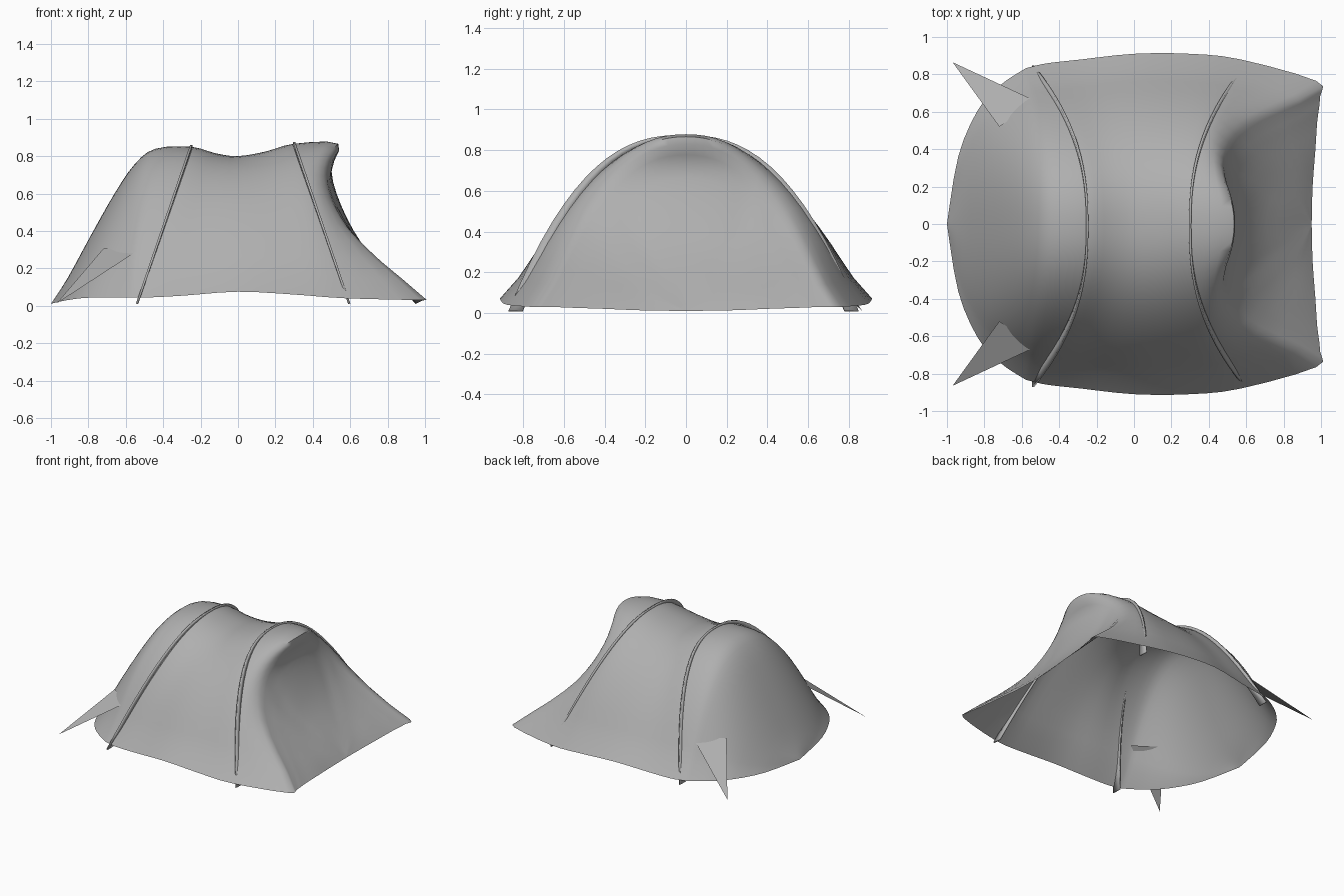
import bpy, bmesh, math

if "Cube" in bpy.data.objects:
    bpy.data.objects.remove(bpy.data.objects["Cube"])

N = 16      # points along each half arch
SUB = 3     # interpolated arches between stations

GREY = bpy.data.materials.new("grey_fabric")
GREY.diffuse_color = (.43, .43, .43, 1)
GREY.use_nodes = True
GREY.node_tree.nodes["Principled BSDF"].inputs["Base Color"].default_value = GREY.diffuse_color

# front wall profile: (z, x)
FRONT = [(.01, .95), (.08, .89), (.17, .80), (.28, .70), (.42, .60),
         (.60, .525), (.72, .50), (.80, .505), (.875, .54)]

# arches from rear to front: foot x, y, z, apex x, z, on front wall
STATIONS = [
    (-1.0, 0, .01, -1.0, .01, 0), (-.94, .36, .025, -.91, .15, 0),
    (-.84, .60, .04, -.79, .37, 0), (-.73, .73, .045, -.66, .60, 0),
    (-.60, .82, .045, -.55, .76, 0), (-.55, .84, .045, -.44, .84, 0),
    (-.46, .86, .045, -.25, .85, 0), (-.28, .88, .055, -.12, .815, 0),
    (0, .91, .075, 0, .80, 0), (.30, .91, .06, .15, .825, 0),
    (.57, .88, .04, .30, .866, 0), (.975, .765, .03, .53, .866, 1),
    (.995, .68, .03, .50, .72, 1), (.98, .55, .025, .55, .54, 1),
    (.97, .40, .02, .66, .34, 1), (.955, .2, .012, .82, .15, 1),
    (.95, 0, .01, .95, .01, 1)]


def front_x(z):
    for (z0, x0), (z1, x1) in zip(FRONT, FRONT[1:]):
        if z <= z1:
            return x0 + (x1 - x0) * max(0, (z - z0) / (z1 - z0))
    return FRONT[-1][1]


def arch_point(station, u, power=2.25, pinch=.045):
    """Point of an arch; the pinch leaves a small flare at the foot."""
    xf, yf, zf, xa, za, wall = station
    h = 1 - abs(u) ** power
    y, z = yf * u * (1 - pinch * min(1, h * 6)), zf + (za - zf) * h
    x = xf + (xa - xf) * h
    if wall:
        x = front_x(z) - .8 * y * y * z * z + (xf - front_x(zf)) * (1 - h) ** 2
    return (x, y, z)


def spline(p, q, r, s, t):
    return tuple(.5 * (2 * b + (c - a) * t + (2 * a - 5 * b + 4 * c - d) * t * t
                       + (3 * b - a - 3 * c + d) * t ** 3)
                 for a, b, c, d in zip(p, q, r, s))


def grid_object(name, rows):
    bm = bmesh.new()
    vs = [[bm.verts.new(p) for p in row] for row in rows]
    for a, b in zip(vs, vs[1:]):
        for i in range(len(a) - 1):
            bm.faces.new((a[i], a[i + 1], b[i + 1], b[i]))
    bmesh.ops.remove_doubles(bm, verts=bm.verts, dist=.0005)
    bmesh.ops.recalc_face_normals(bm, faces=bm.faces)
    top = max(bm.faces, key=lambda f: abs(f.normal.z) * f.calc_center_median().z)
    if top.normal.z < 0:
        bmesh.ops.reverse_faces(bm, faces=bm.faces)
    me = bpy.data.meshes.new(name)
    bm.to_mesh(me)
    bm.free()
    me.materials.append(GREY)
    ob = bpy.data.objects.new(name, me)
    bpy.context.collection.objects.link(ob)
    for o in bpy.context.selected_objects:
        o.select_set(False)
    ob.select_set(True)
    bpy.context.view_layer.objects.active = ob
    bpy.ops.object.shade_smooth_by_angle(angle=math.radians(60))
    return ob


# fabric shell, open underneath
us = [i / N for i in range(-N, N + 1)]
key = [[arch_point(s, u) for u in us] for s in STATIONS]
rows = []
for i in range(len(key) - 1):
    a, d = key[max(i - 1, 0)], key[min(i + 2, len(key) - 1)]
    for k in range(SUB):
        rows.append([spline(*p, k / SUB) for p in zip(a, key[i], key[i + 1], d)])
rows.append(key[-1])
grid_object("tent_fabric", rows)

# two leaning arched pole sleeves
for name, xf, xa, za in (("rear_pole_sleeve", -.54, -.25, .86),
                         ("front_pole_sleeve", .595, .30, .875)):
    outer = [arch_point((xf, .86, .01, xa, za, 0), u, 2.45, 0) for u in us]
    inner = [arch_point((xf, .79, .01, xa, za - .02, 0), u, 2.45, 0) for u in us]
    band = grid_object(name, [[(x, y - .012, z) for x, y, z in r] for r in (inner, outer)])
    mod = band.modifiers.new("thickness", 'SOLIDIFY')
    mod.thickness, mod.offset = .012, 0

# triangular guy flaps at the rear corners
for name, s in (("guy_flap_front", -1), ("guy_flap_back", 1)):
    me = bpy.data.meshes.new(name)
    me.from_pydata([(-.97, s * .865, .012), (-.72, s * .52, .305), (-.52, s * .655, .305)],
                   [], [(0, 1, 2) if s < 0 else (0, 2, 1)])
    me.materials.append(GREY)
    bpy.context.collection.objects.link(bpy.data.objects.new(name, me))
